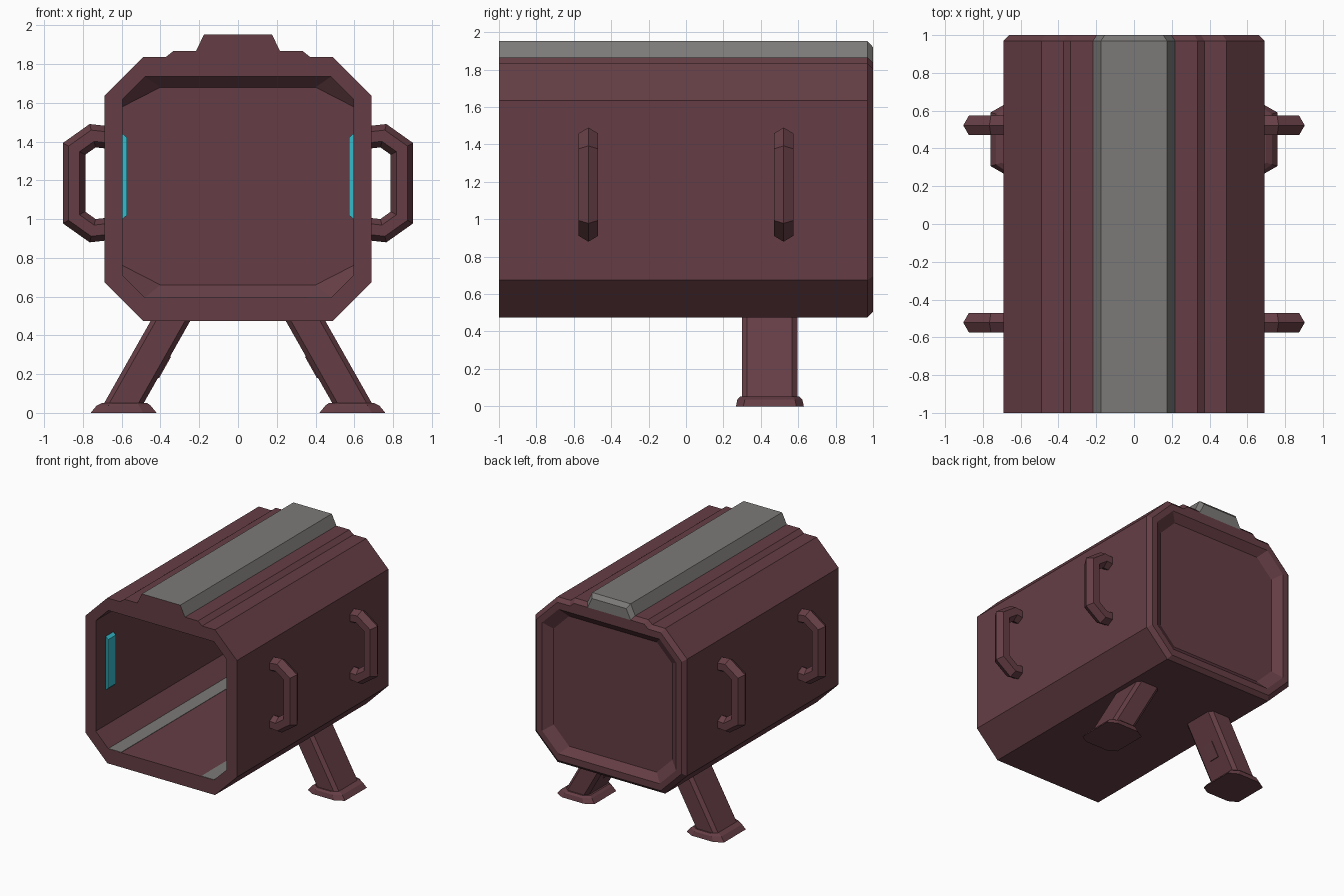
import bpy, bmesh
from mathutils import Vector

if "Cube" in bpy.data.objects:
    bpy.data.objects.remove(bpy.data.objects["Cube"])


def material(name, rgb):
    m = bpy.data.materials.new(name)
    m.diffuse_color = (*rgb, 1)
    m.use_nodes = True
    m.node_tree.nodes["Principled BSDF"].inputs["Base Color"].default_value = m.diffuse_color
    return m


MAROON = material("maroon", (0.13, 0.048, 0.06))
GREY = material("mid_grey", (0.2, 0.195, 0.187))
CYAN = material("cyan", (0.035, 0.5, 0.6))


def loft(name, rings, mats, mirror=None):
    """Skin equal-length rings of points, cap both ends."""
    bm = bmesh.new()
    loops = [[bm.verts.new(p) for p in r] for r in rings]
    n = len(loops[0])
    first = bm.faces.new(loops[0])
    first.material_index = len(mats) - 1
    bm.faces.new(loops[-1])
    for a, b in zip(loops, loops[1:]):
        for i in range(n):
            j = (i + 1) % n
            bm.faces.new((a[i], a[j], b[j], b[i]))
    bmesh.ops.recalc_face_normals(bm, faces=bm.faces[:])
    me = bpy.data.meshes.new(name)
    bm.to_mesh(me)
    bm.free()
    for m in mats:
        me.materials.append(m)
    ob = bpy.data.objects.new(name, me)
    bpy.context.collection.objects.link(ob)
    if mirror:
        mod = ob.modifiers.new("mirror", 'MIRROR')
        mod.use_axis = mirror
        mod.use_mirror_merge = False
    return ob


def octagon(u0, u1, v0, v1, cu, cv=None):
    """Rectangle with cut corners, as (u, v) pairs."""
    cv = cu if cv is None else cv
    return [(u0 + cu, v0), (u1 - cu, v0), (u1, v0 + cv), (u1, v1 - cv),
            (u1 - cu, v1), (u0 + cu, v1), (u0, v1 - cv), (u0, v0 + cv)]


def at_y(profile, y):
    return [(u, y, v) for u, v in profile]


def at_z(profile, z, dx=0):
    return [(u + dx, v, z) for u, v in profile]


X = (True, False, False)
XY = (True, True, False)

# Hollow body: inner back panel, inner wall, front rim, outer wall, back recess
opening = octagon(-.595, .595, .595, 1.735, .115)
outer = octagon(-.69, .69, .475, 1.835, .2)
loft("body_shell", [
    at_y(octagon(-.595, .595, .66, 1.68, .195, .1), .92),
    at_y(opening, .86),
    at_y(opening, -1),
    at_y(outer, -1),
    at_y(outer, .97),
    at_y(octagon(-.66, .66, .505, 1.805, .19), 1),
    at_y(octagon(-.61, .61, .56, 1.75, .15), 1),
    at_y(octagon(-.54, .54, .62, 1.69, .14), .95),
], [MAROON])

# Raised roof step
step = [(-.38, 1.83), (.38, 1.83), (.335, 1.866), (-.335, 1.866)]
step_end = [(-.36, 1.80), (.36, 1.80), (.32, 1.836), (-.32, 1.836)]
loft("roof_step", [at_y(step, -1), at_y(step, .97), at_y(step_end, 1)], [MAROON])

# Grey roof rail with a maroon front end
rail = [(-.22, 1.86), (.22, 1.86), (.175, 1.953), (-.175, 1.953)]
rail_end = [(-.2, 1.83), (.2, 1.83), (.155, 1.92), (-.155, 1.92)]
loft("roof_rail", [at_y(rail, -1), at_y(rail, .97), at_y(rail_end, 1)], [GREY, MAROON])

# Flat strips along the inside floor
strip = [(.365, .59), (.48, .59), (.48, .598), (.365, .598)]
loft("floor_strip", [at_y(strip, -.998), at_y(strip, .87)], [GREY], X)

# Glowing light bars on the inner walls
bar = [(.6, .995), (.6, 1.445), (.573, 1.42), (.573, 1.02)]
loft("wall_light", [at_y(bar, -.87), at_y(bar, -.77)], [CYAN], X)

# Splayed legs, feet and the small plate on each leg's inner face
section = octagon(-.102, .102, .3, .595, .027)
loft("leg", [at_z(section, .03, .6), at_z(section, .5, .334)], [MAROON], X)
loft("foot", [
    at_z(octagon(.42, .76, .267, .63, .07, .04), 0),
    at_z(octagon(.45, .73, .275, .622, .06, .04), .037),
    at_z(octagon(.47, .7, .29, .607, .05, .035), .052),
], [MAROON], X)
plate = [(-.108, .4), (-.09, .4), (-.09, .49), (-.108, .49)]
loft("leg_plate", [at_z(plate, .18, .515), at_z(plate, .29, .453)], [MAROON], X)

# Side handles: hexagonal bar swept along a bracket path with mitred corners
path = [Vector(p) for p in ((.66, 1.42), (.75, 1.43), (.846, 1.362),
                            (.846, 1.008), (.75, .94), (.66, .95))]
hexagon = [(.058, 0), (.028, .052), (-.028, .052), (-.058, 0), (-.028, -.052), (.028, -.052)]
rings = []
for i, p in enumerate(path):
    a = (p - path[i - 1]).normalized() if i else (path[1] - p).normalized()
    b = (path[i + 1] - p).normalized() if i < len(path) - 1 else a
    t = (a + b).normalized()
    out = Vector((-t.y, t.x)) / t.dot(a)
    rings.append([(p.x + out.x * u, .522 + v, p.y + out.y * u) for u, v in hexagon])
loft("side_handle", rings, [MAROON], XY)
